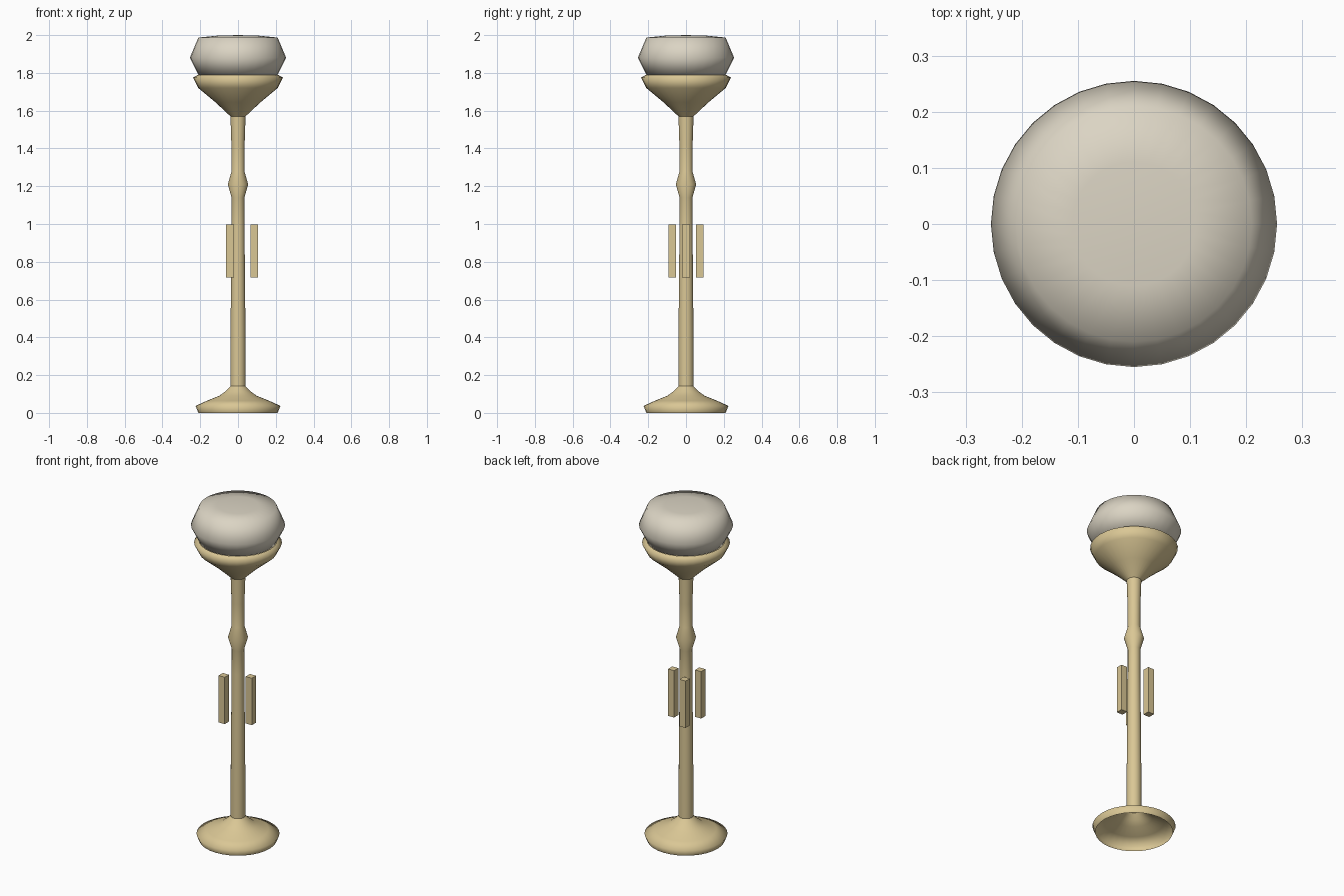
import bpy, bmesh, math
from mathutils import Matrix, Vector

cube = bpy.data.objects.get("Cube")
if cube:
    bpy.data.objects.remove(cube, do_unlink=True)

SIDES = 32


def material(name, color):
    m = bpy.data.materials.new(name)
    m.use_nodes = True
    m.diffuse_color = (*color, 1)
    m.node_tree.nodes["Principled BSDF"].inputs["Base Color"].default_value = (*color, 1)
    return m


brass = material("pale brass", (0.70, 0.57, 0.30))
glass = material("warm white glass", (0.71, 0.66, 0.55))


def finish(name, bm, mat, smooth):
    mesh = bpy.data.meshes.new(name)
    bm.to_mesh(mesh)
    bm.free()
    for p in mesh.polygons:
        p.use_smooth = smooth
    mesh.materials.append(mat)
    obj = bpy.data.objects.new(name, mesh)
    bpy.context.collection.objects.link(obj)
    return obj


def lathe(name, profile, mat):
    """Turn a bottom-to-top (radius, height) profile around the z axis."""
    bm = bmesh.new()
    verts = [bm.verts.new((r, 0, z)) for r, z in profile]
    edges = [bm.edges.new(pair) for pair in zip(verts, verts[1:])]
    bmesh.ops.spin(bm, geom=verts + edges, axis=(0, 0, 1), cent=(0, 0, 0),
                   angle=math.tau, steps=SIDES, use_duplicate=False)
    bmesh.ops.remove_doubles(bm, verts=bm.verts[:], dist=0.0005)
    bm.normal_update()
    # Keep the shell facing outward, judged by its widest slanted faces
    if sum(f.normal.dot(Vector((c.x, c.y, 0))) * f.calc_area()
           for f in bm.faces for c in [f.calc_center_median()]) < 0:
        bmesh.ops.reverse_faces(bm, faces=bm.faces[:])
    return finish(name, bm, mat, True)


# Flared foot, open underneath
lathe("base", [(0.21, 0), (0.225, 0.037), (0.165, 0.064), (0.1, 0.09),
               (0.068, 0.113), (0.04, 0.142)], brass)

# Slender post with a turned knob
lathe("post", [(0.04, 0.142), (0.04, 0.36), (0.037, 0.72), (0.034, 1.0),
               (0.034, 1.14), (0.054, 1.21), (0.034, 1.28),
               (0.035, 1.42), (0.04, 1.57)], brass)

# Cup that holds the globe
lathe("cup", [(0.04, 1.57), (0.12, 1.645), (0.21, 1.72), (0.238, 1.775),
              (0.212, 1.79)], brass)

# Rounded lamp globe with a shallow domed top
lathe("globe", [(0, 1.775), (0.21, 1.79), (0.255, 1.88), (0.21, 1.987),
                (0.11, 1.997), (0, 2.0)], glass)

# Three upright bars spaced evenly around the post
for i, side in enumerate(("left", "back_right", "front_right")):
    a = i * math.tau / 3
    bm = bmesh.new()
    place = Matrix.Translation((0.085 * math.cos(a), 0.085 * math.sin(a), 0.858))
    bmesh.ops.create_cube(bm, size=1, matrix=place @ Matrix.Diagonal((0.04, 0.04, 0.28, 1)))
    finish("bar_" + side, bm, brass, False)
